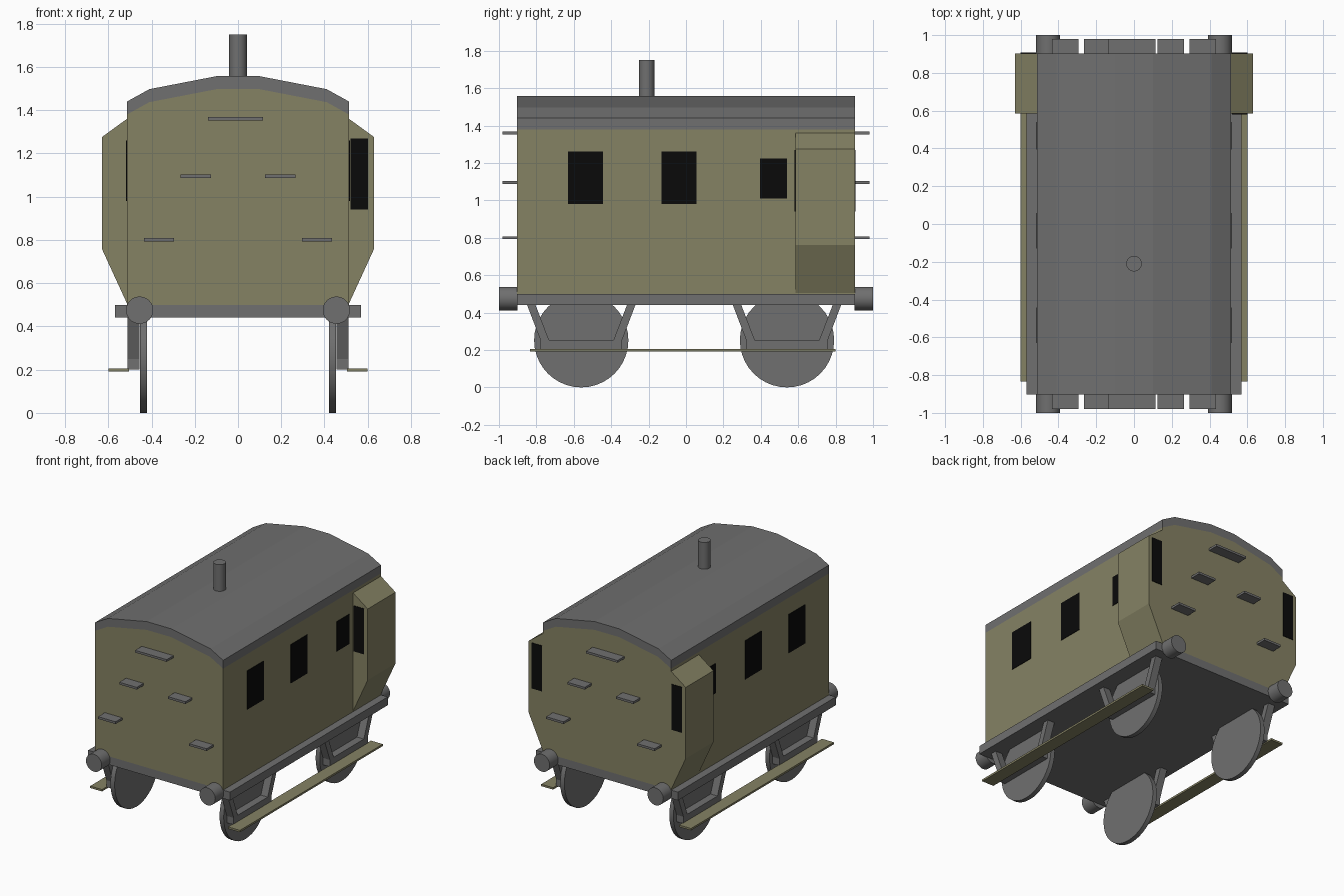
import bpy, bmesh
from math import pi
from mathutils import Matrix, Vector

cube = bpy.data.objects.get("Cube")
if cube:
    bpy.data.objects.remove(cube, do_unlink=True)


def material(name, rgb):
    m = bpy.data.materials.new(name)
    m.use_nodes = True
    m.diffuse_color = (*rgb, 1)
    m.node_tree.nodes["Principled BSDF"].inputs["Base Color"].default_value = (*rgb, 1)
    return m


olive = material("olive_paint", (0.235, 0.223, 0.127))
grey = material("grey_metal", (0.16, 0.16, 0.16))
black = material("window_black", (0.003, 0.003, 0.003))


def finish(name, bm, mat):
    bmesh.ops.recalc_face_normals(bm, faces=bm.faces)
    mesh = bpy.data.meshes.new(name)
    bm.to_mesh(mesh)
    bm.free()
    mesh.materials.append(mat)
    obj = bpy.data.objects.new(name, mesh)
    bpy.context.collection.objects.link(obj)
    return obj


def prism(name, points, axis, lo, hi, mat):
    """Extrude an outline along x (outline in y, z) or y (outline in x, z)."""
    bm = bmesh.new()
    place = (lambda a, b, t: (t, a, b)) if axis == "x" else (lambda a, b, t: (a, t, b))
    face = bm.faces.new([bm.verts.new(place(a, b, lo)) for a, b in points])
    new = bmesh.ops.extrude_face_region(bm, geom=[face])["geom"]
    move = Vector(place(0, 0, hi - lo))
    bmesh.ops.translate(bm, vec=move, verts=[v for v in new if isinstance(v, bmesh.types.BMVert)])
    return finish(name, bm, mat)


def box(name, x, y, z, mat):
    outline = [(y[0], z[0]), (y[1], z[0]), (y[1], z[1]), (y[0], z[1])]
    return prism(name, outline, "x", x[0], x[1], mat)


def cylinder(name, centre, radius, depth, axis, mat, sides=32):
    turn = {"x": Matrix.Rotation(pi / 2, 4, "Y"),
            "y": Matrix.Rotation(pi / 2, 4, "X"), "z": Matrix()}[axis]
    bm = bmesh.new()
    bmesh.ops.create_cone(bm, cap_ends=True, segments=sides, radius1=radius, radius2=radius,
                          depth=depth, matrix=Matrix.Translation(centre) @ turn)
    obj = finish(name, bm, mat)
    bpy.ops.object.select_all(action="DESELECT")
    obj.select_set(True)
    bpy.context.view_layer.objects.active = obj
    bpy.ops.object.shade_smooth_by_angle()
    return obj


def mirrored(points):
    return points + [(-a, b) for a, b in reversed(points)]


END = 0.903     # half length of the body
SIDE = 0.513    # half width of the body

# Body and roof share the same arched outline
arch = [(SIDE, 1.38), (0.41, 1.437), (0.1, 1.497)]
raised = [(x, z + 0.06) for x, z in arch]
prism("body", mirrored([(SIDE, 0.5)] + arch), "y", -END, END, olive)
under = mirrored(arch)
prism("roof", mirrored(raised) + under[::-1], "y", -END, END, grey)
cylinder("chimney", (0, -0.21, 1.64), 0.041, 0.22, "z", grey)

# Chassis
box("chassis", (-0.568, 0.568), (-END, END), (0.44, 0.5), grey)

# End steps and buffers
for end, s in (("front", -1), ("back", 1)):
    a, b = sorted((s * (END - 0.01), s * 0.98))
    box(end + "_top_step", (-0.138, 0.115), (a, b), (1.352, 1.368), grey)
    for side, m in (("left", 1), ("right", -1)):
        for level, x0, x1, z in (("middle", 0.125, 0.265, 1.095), ("low", 0.295, 0.435, 0.8)):
            box(f"{end}_{side}_{level}_step", sorted((m * x0, m * x1)), (a, b),
                (z - 0.008, z + 0.008), grey)
        cylinder(f"{end}_{side}_buffer", (m * 0.455, s * 0.95, 0.475), 0.063, 0.1, "y", grey)

# U-shaped axle hanger: half outline, mirrored about the axle
hanger = [(0.217, 0.2), (0.217, 0.25), (0.29, 0.442), (0.245, 0.442), (0.172, 0.252)]

for side, m in (("left", 1), ("right", -1)):
    # Running gear
    for end, y in (("front", -0.56), ("back", 0.54)):
        cylinder(f"{end}_{side}_wheel", (m * 0.437, y, 0.252), 0.252, 0.033, "x", grey, 40)
        prism(f"{end}_{side}_hanger", [(y + a, z) for a, z in mirrored(hanger)], "x",
              *sorted((m * 0.455, m * 0.51)), grey)
    box(side + "_footboard", sorted((m * 0.505, m * 0.6)), (-0.835, 0.8), (0.192, 0.206), olive)

    # Guard lookout bulging from the body side
    lookout = [(0.5, 0.505), (SIDE, 0.505), (0.63, 0.76), (0.63, 1.275), (SIDE, 1.36), (0.5, 1.36)]
    prism(side + "_lookout", [(m * x, z) for x, z in lookout], "y", 0.585, END, olive)

    # Side windows
    wx = sorted((m * (SIDE - 0.002), m * (SIDE + 0.004)))
    for i, (y0, y1, z0, z1) in enumerate(((-0.63, -0.443, 0.98, 1.26),
                                          (-0.13, 0.057, 0.98, 1.26),
                                          (0.395, 0.54, 1.01, 1.225))):
        box(f"{side}_window_{i + 1}", wx, (y0, y1), (z0, z1), black)

    # Lookout end windows
    lx = sorted((m * 0.52, m * 0.602))
    box(side + "_lookout_back_window", lx, (END - 0.002, END + 0.004), (0.94, 1.27), black)
    if m > 0:
        box(side + "_lookout_front_window", lx, (0.581, 0.587), (0.94, 1.27), black)
